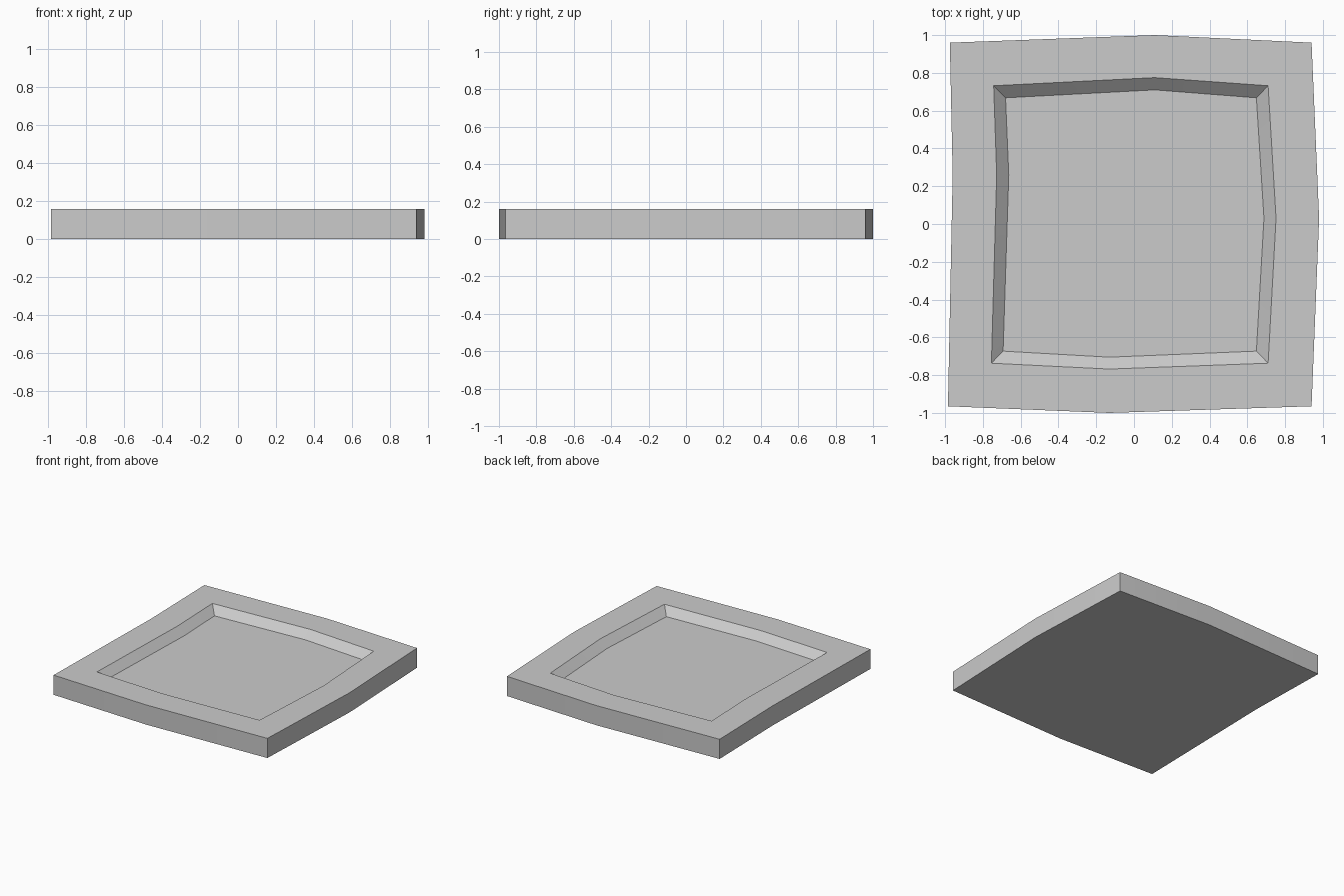
import bpy, bmesh, math

if "Cube" in bpy.data.objects:
    bpy.data.objects.remove(bpy.data.objects["Cube"], do_unlink=True)

HEIGHT = 0.16
DEPTH = 0.06

# Uneven stone outlines, counter-clockwise: corner, side kink, corner, ...
outer = [(-0.985, -0.965), (-0.13, -1.0), (0.94, -0.965), (0.98, 0.03),
         (0.94, 0.96), (0.11, 1.0), (-0.975, 0.96), (-0.96, 0.26)]
rim = [(-0.755, -0.737), (-0.13, -0.768), (0.71, -0.737), (0.752, 0.03),
       (0.71, 0.732), (0.11, 0.775), (-0.743, 0.732), (-0.727, 0.26)]
floor = [(-0.693, -0.673), (-0.13, -0.705), (0.648, -0.673), (0.688, 0.03),
         (0.648, 0.668), (0.11, 0.71), (-0.68, 0.668), (-0.663, 0.26)]


def make_material(name, colour):
    mat = bpy.data.materials.new(name)
    mat.use_nodes = True
    mat.diffuse_color = colour
    mat.node_tree.nodes["Principled BSDF"].inputs["Base Color"].default_value = colour
    return mat


def add_loop(bm, outline, z):
    return [bm.verts.new((x, y, z)) for x, y in outline]


def bridge(bm, a, b):
    for i in range(len(a)):
        j = (i + 1) % len(a)
        bm.faces.new((a[i], a[j], b[j], b[i]))


# Slab with a sloped recess in its top
bm = bmesh.new()
loops = [add_loop(bm, outer, 0), add_loop(bm, outer, HEIGHT),
         add_loop(bm, rim, HEIGHT), add_loop(bm, floor, HEIGHT - DEPTH)]
for lower, upper in zip(loops, loops[1:]):
    bridge(bm, lower, upper)
bm.faces.new(list(reversed(loops[0])))
bm.faces.new(loops[-1])
bmesh.ops.recalc_face_normals(bm, faces=bm.faces)

mesh = bpy.data.meshes.new("recessed_slab")
bm.to_mesh(mesh)
bm.free()
mesh.materials.append(make_material("light_grey_stone", (0.6, 0.6, 0.6, 1)))
slab = bpy.data.objects.new("recessed_slab", mesh)
bpy.context.collection.objects.link(slab)

# Soften the slight side kinks, keep the real edges sharp
bpy.ops.object.select_all(action="DESELECT")
slab.select_set(True)
bpy.context.view_layer.objects.active = slab
bpy.ops.object.shade_smooth_by_angle(angle=math.radians(20))
